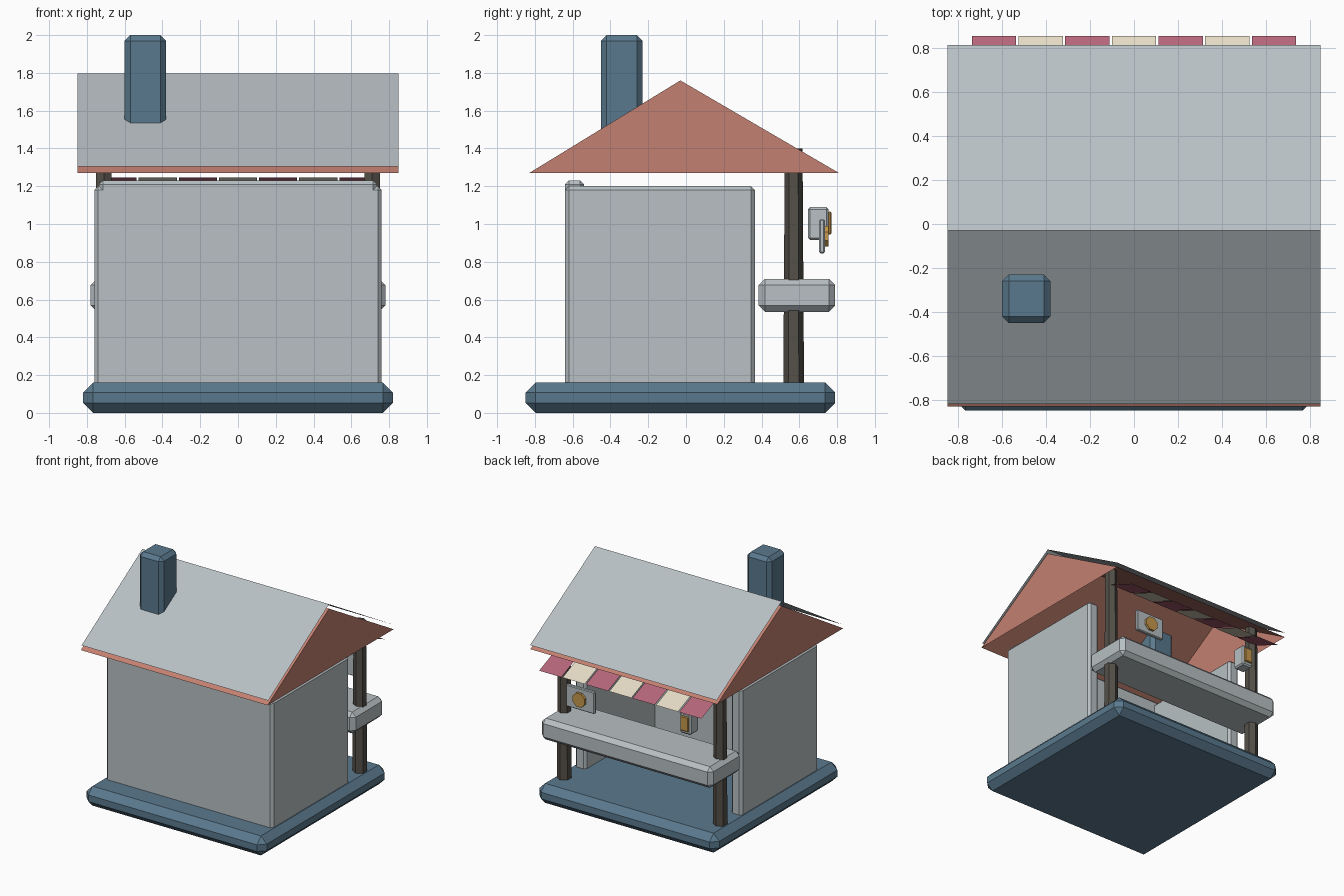
import bpy, bmesh, math
from mathutils import Matrix

if "Cube" in bpy.data.objects:
    bpy.data.objects.remove(bpy.data.objects["Cube"])


def mat(name, r, g, b):
    m = bpy.data.materials.new(name)
    lin = [((c / 255 + 0.055) / 1.055) ** 2.4 for c in (r, g, b)]
    m.diffuse_color = (*lin, 1)
    m.use_nodes = True
    m.node_tree.nodes["Principled BSDF"].inputs["Base Color"].default_value = m.diffuse_color
    return m


GREY = mat("pale_grey", 184, 192, 195)
BLUE = mat("slate_blue", 90, 121, 141)
RED = mat("brick_red", 195, 128, 113)
DARK = mat("dark_wood", 84, 79, 72)
CRIMSON = mat("crimson", 182, 102, 123)
CREAM = mat("cream", 230, 220, 198)
GOLD = mat("gold", 198, 152, 76)


def finish(name, bm, material):
    me = bpy.data.meshes.new(name)
    bm.to_mesh(me)
    bm.free()
    me.materials.append(material)
    ob = bpy.data.objects.new(name, me)
    bpy.context.collection.objects.link(ob)
    return ob


def box(name, lo, hi, material, bevel=0.0):
    """Chamfered box between two corners."""
    bm = bmesh.new()
    bmesh.ops.create_cube(bm, size=1)
    for v in bm.verts:
        v.co = [lo[i] if v.co[i] < 0 else hi[i] for i in range(3)]
    if bevel:
        bmesh.ops.bevel(bm, geom=bm.edges[:], offset=bevel, segments=1,
                        affect='EDGES', profile=0.5)
    return finish(name, bm, material)


def cone(name, center, r1, r2, depth, sides, material, rot=None):
    bm = bmesh.new()
    m = Matrix.Translation(center)
    if rot:
        m = m @ rot
    bmesh.ops.create_cone(bm, cap_ends=True, segments=sides, radius1=r1,
                          radius2=r2, depth=depth, matrix=m)
    return finish(name, bm, material)


def sheet(name, polys, material):
    """Thin open surface from a few polygons."""
    bm = bmesh.new()
    for p in polys:
        bm.faces.new([bm.verts.new(c) for c in p])
    bmesh.ops.remove_doubles(bm, verts=bm.verts[:], dist=1e-5)
    return finish(name, bm, material)


# base slab
box("base", (-0.82, -0.85, 0), (0.82, 0.79, 0.16), BLUE, 0.053)

# walls: closed front, two sides, open back
box("front_wall", (-0.735, -0.64, 0.13), (0.735, -0.54, 1.23), GREY, 0.02)
for s, side in ((-1, "left"), (1, "right")):
    xs = sorted((s * 0.66, s * 0.76))
    box(side + "_wall", (xs[0], -0.64, 0.13), (xs[1], 0.365, 1.20), GREY, 0.02)
    # tapered six-sided posts at the back
    cone(side + "_post", (s * 0.71, 0.57, 0.76), 0.055, 0.047, 1.28, 6, DARK)

# serving counter
box("counter", (-0.78, 0.385, 0.535), (0.78, 0.79, 0.71), GREY, 0.033)

# hollow gabled roof, open underneath
X, YF, YR, YB = 0.85, -0.83, -0.03, 0.81
E, R = 1.27, 1.76
sheet("roof_shell", [
    [(-X, YF, E), (X, YF, E), (X, YR, R), (-X, YR, R)],
    [(X, YB, E), (-X, YB, E), (-X, YR, R), (X, YR, R)],
    [(X, YF, E), (X, YB, E), (X, YR, R)],
    [(-X, YB, E), (-X, YF, E), (-X, YR, R)],
], RED)

# grey roof covering floating just above the shell
E2, R2 = 1.305, 1.797
sheet("roof_cover", [
    [(-X, -0.82, E2), (X, -0.82, E2), (X, YR, R2), (-X, YR, R2)],
    [(X, 0.815, E2), (-X, 0.815, E2), (-X, YR, R2), (X, YR, R2)],
], GREY)

# chimney
box("chimney", (-0.60, -0.45, 1.40), (-0.38, -0.23, 2.0), BLUE, 0.03)

# striped awning over the counter
for i in range(7):
    xc = (i - 3) * 0.2125
    a, b = xc - 0.101, xc + 0.101
    sheet("awning_stripe_%d" % (i + 1),
          [[(b, 0.855, 1.14), (a, 0.855, 1.14), (a, 0.60, 1.245), (b, 0.60, 1.245)]],
          CREAM if i % 2 else CRIMSON)

# hanging sign with a gold disc
box("sign_panel", (0.32, 0.705, 0.845), (0.58, 0.735, 1.025), GREY, 0.006)
cone("sign_disc", (0.45, 0.744, 0.935), 0.06, 0.06, 0.022, 8, GOLD,
     Matrix.Rotation(math.radians(90), 4, 'X') @ Matrix.Rotation(math.radians(22.5), 4, 'Z'))

# lantern box with a gold front
box("lantern_box", (-0.57, 0.645, 0.915), (-0.47, 0.755, 1.09), GREY, 0.012)
box("lantern_front", (-0.557, 0.75, 0.945), (-0.483, 0.77, 1.065), GOLD, 0.006)
